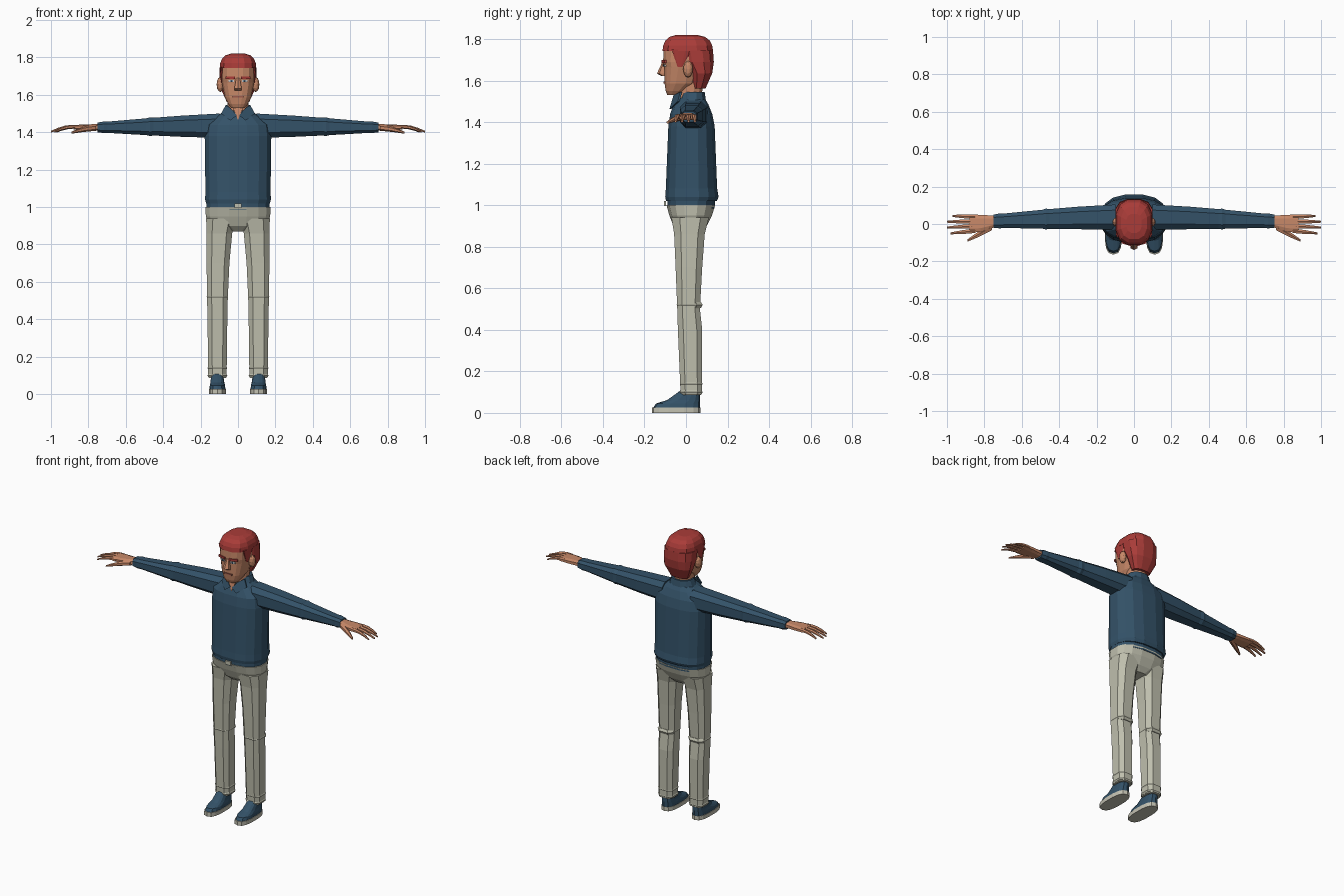
import bpy, bmesh
from math import cos, sin, pi, copysign
from mathutils import Matrix, Vector

old = bpy.data.objects.get("Cube")
if old:
    bpy.data.objects.remove(old, do_unlink=True)


def material(name, red, green, blue):
    colour = (red, green, blue, 1)
    made = bpy.data.materials.new(name)
    made.use_nodes = True
    made.diffuse_color = colour
    made.node_tree.nodes["Principled BSDF"].inputs["Base Color"].default_value = colour
    return made


navy = material("navy cloth", red=.034, green=.085, blue=.14)
beige = material("beige cloth", red=.52, green=.52, blue=.42)
rubber = material("pale rubber", red=.55, green=.54, blue=.45)
skin = material("skin", red=.58, green=.25, blue=.14)
hair = material("red hair", red=.4, green=.045, blue=.04)
eye_white = material("eye white", red=.6, green=.6, blue=.6)
iris_blue = material("iris blue", red=.03, green=.08, blue=.14)
lip = material("lip", red=.33, green=.1, blue=.07)


def finish(name, bm, mat, mirror):
    bmesh.ops.recalc_face_normals(bm, faces=bm.faces)
    mesh = bpy.data.meshes.new(name)
    bm.to_mesh(mesh)
    bm.free()
    mesh.materials.append(mat)
    part = bpy.data.objects.new(name, mesh)
    bpy.context.collection.objects.link(part)
    if mirror:
        part.modifiers.new("mirror", "MIRROR").use_mirror_merge = False


def outline(sides, power):
    """Unit superellipse, scaled so that it touches its bounds."""
    angles = [2 * pi * (i + .5) / sides for i in range(sides)]
    rounded = [[copysign(abs(v) ** (2 / power), v) for v in (cos(a), sin(a))] for a in angles]
    wide = max(a for a, b in rounded)
    tall = max(b for a, b in rounded)
    return [(a / wide, b / tall) for a, b in rounded]


def ring(z, half, front, back, x=0):
    """Level section of an upright part."""
    middle, depth = (front + back) / 2, (back - front) / 2
    return [Vector((x + a * half, middle + b * depth, z)) for a, b in outline(sides, power)]


def station(centre, depth, height):
    """Section across a part that runs sideways."""
    return [centre + Vector((0, a * depth, b * height)) for a, b in outline(sides, power)]


def loft(name, mat, sections, mirror=False):
    bm = bmesh.new()
    loops = [[bm.verts.new(point) for point in section] for section in sections]
    for low, high in zip(loops, loops[1:]):
        for i in range(len(low)):
            bm.faces.new((low[i - 1], low[i], high[i], high[i - 1]))
    bm.faces.new(loops[0])
    bm.faces.new(loops[-1])
    finish(name, bm, mat, mirror)


def digit(name, start, end, thick, thin, arch):
    """Tapered, slightly arched finger."""
    start, end = Vector(start), Vector(end)
    sections = []
    for step in range(5):
        t = step / 4
        centre = start.lerp(end, t) + Vector((0, 0, arch * sin(pi * t)))
        radius = thick + (thin - thick) * t * t
        sections.append(station(centre, depth=radius, height=radius * .9))
    loft(name, skin, sections, mirror=True)


def prism(name, mat, points, mirror=False):
    """Thin plate, thickened backwards."""
    bm = bmesh.new()
    face = bm.faces.new([bm.verts.new(point) for point in points])
    made = bmesh.ops.extrude_face_region(bm, geom=[face])["geom"]
    moved = [v for v in made if isinstance(v, bmesh.types.BMVert)]
    bmesh.ops.translate(bm, vec=(0, .009, 0), verts=moved)
    finish(name, bm, mat, mirror)


def plate(name, mat, x, y, z, width, height, slope=0, mirror=True):
    """Small rectangle whose outer end follows the curve of the face."""
    corners = [(-.5, -.5), (.5, -.5), (.5, .5), (-.5, .5)]
    points = [(x + a * width, y + a * width * slope, z + b * height) for a, b in corners]
    prism(name, mat, points, mirror)


# Sweater body and the shirt tail under its hem
sides, power = 16, 2.5
loft("shirt_tail", navy, [
    ring(z=.985, half=.168, front=-.09, back=.138),
    ring(z=1.04, half=.17, front=-.09, back=.14)])
loft("sweater_body", navy, [
    ring(z=1.02, half=.17, front=-.096, back=.148),
    ring(z=1.04, half=.176, front=-.1, back=.157),
    ring(z=1.08, half=.174, front=-.097, back=.15),
    ring(z=1.38, half=.178, front=-.085, back=.138),
    ring(z=1.44, half=.17, front=-.076, back=.126),
    ring(z=1.485, half=.115, front=-.06, back=.108),
    ring(z=1.515, half=.07, front=-.04, back=.09)])

# Trouser hips
loft("trouser_hips", beige, [
    ring(z=.87, half=.06, front=-.03, back=.075),
    ring(z=.9, half=.15, front=-.06, back=.1),
    ring(z=.95, half=.172, front=-.08, back=.125),
    ring(z=1, half=.174, front=-.094, back=.14)])
plate("belt_buckle", beige, x=0, y=-.106, z=1.008, width=.04, height=.024, mirror=False)

# Trouser legs, with folds at the knee and the hem
sides, power = 8, 3
loft("trouser_leg", beige, mirror=True, sections=[
    ring(z=.94, x=.09, half=.08, front=-.07, back=.11),
    ring(z=.86, x=.1, half=.069, front=-.057, back=.09),
    ring(z=.7, x=.107, half=.061, front=-.05, back=.078),
    ring(z=.5, x=.11, half=.055, front=-.042, back=.067),
    ring(z=.4, x=.11, half=.053, front=-.039, back=.078),
    ring(z=.09, x=.11, half=.049, front=-.026, back=.078)])
folds = {"knee_fold": (.52, .058, -.045), "shin_fold": (.14, .053, -.03),
         "hem_fold": (.1, .053, -.03)}
for name, (level, half, front) in folds.items():
    loft(name, beige, mirror=True, sections=[
        ring(z=level + rise, x=.11, half=half - shrink, front=front + shrink, back=.08 - shrink)
        for rise, shrink in ((-.015, .008), (0, 0), (.015, .008))])

# Sleeves taper to the wrist and bulge at the elbow and cuff
sleeve = []
for t in (0, .3, .54, .57, .6, .92, .95, 1):
    taper = t ** 1.3
    bulge = 1.08 if t in (.57, .95) else 1
    centre = Vector((.1 + .65 * t, .037 - .022 * taper, 1.435 - .009 * t))
    sleeve.append(station(centre, depth=bulge * (.067 - .032 * taper),
                          height=bulge * (.065 - .039 * taper)))
loft("sleeve", navy, sleeve, mirror=True)

# Palm, widening towards the knuckles
palm = []
for t in (0, .3, .6, 1):
    spread = min(1, 1.5 * t)
    centre = Vector((.73 + .15 * t, .015 - .013 * spread, 1.427))
    palm.append(station(centre, depth=.028 + .02 * spread, height=.018 - .006 * t))
loft("palm", skin, palm, mirror=True)

# Fingers fan out from the palm
sides, power = 6, 2
reach = {"index": .98, "middle": 1, "ring": 1, "little": .97}
for i, (name, tip) in enumerate(reach.items()):
    digit(name + "_finger", start=(.85, .025 * i - .036, 1.429),
          end=(tip, .031 * i - .05, 1.403), thick=.012, thin=.005, arch=.01)
digit("thumb", start=(.76, -.015, 1.424), end=(.89, -.088, 1.398),
      thick=.018, thin=.006, arch=.004)

# Shoes
sides, power = 14, 2.7
loft("shoe_sole", rubber, mirror=True, sections=[
    ring(z=level, x=.11, half=.046, front=-.164, back=.07) for level in (0, .026)])
loft("shoe_upper", navy, mirror=True, sections=[
    ring(z=.024, x=.11, half=.043, front=-.158, back=.067),
    ring(z=.045, x=.11, half=.041, front=-.145, back=.068),
    ring(z=.062, x=.11, half=.037, front=-.09, back=.068),
    ring(z=.12, x=.112, half=.03, front=-.01, back=.066)])

# Neck, collar band, folded flaps and open throat
sides, power = 12, 2.2
loft("neck", skin, [
    ring(z=1.46, half=.055, front=-.045, back=.075),
    ring(z=1.6, half=.058, front=-.035, back=.08)])
loft("collar_band", navy, [
    ring(z=1.475, half=.095, front=-.045, back=.1),
    ring(z=1.545, half=.066, front=-.022, back=.09)])
prism("collar_flap", navy, mirror=True, points=[
    (.006, -.072, 1.49), (.042, -.08, 1.463), (.09, -.04, 1.5),
    (.066, -.028, 1.545), (.04, -.06, 1.53)])
prism("throat", skin, [(0, -.071, 1.465), (.03, -.06, 1.535), (-.03, -.06, 1.535)])

# Head
sides, power = 16, 2.7
loft("head", skin, [
    ring(z=1.53, half=.036, front=-.09, back=-.03),
    ring(z=1.55, half=.052, front=-.098, back=0),
    ring(z=1.585, half=.07, front=-.103, back=.05),
    ring(z=1.665, half=.087, front=-.104, back=.09),
    ring(z=1.69, half=.09, front=-.11, back=.1),
    ring(z=1.76, half=.09, front=-.108, back=.1)])
ear = bmesh.new()
bmesh.ops.create_icosphere(ear, subdivisions=2, radius=1, matrix=Matrix.LocRotScale(
    Vector((.095, .01, 1.655)), None, Vector((.02, .024, .04))))
finish("ear", ear, skin, mirror=True)

# Facial details
plate("eyebrow", hair, x=.041, y=-.111, z=1.692, width=.052, height=.014, slope=.3)
plate("eye", eye_white, x=.036, y=-.108, z=1.673, width=.03, height=.011, slope=.25)
plate("iris", iris_blue, x=.035, y=-.11, z=1.673, width=.011, height=.011, slope=.25)
plate("mouth", lip, x=0, y=-.108, z=1.591, width=.06, height=.008, mirror=False)

# Nose
sides, power = 6, 2.2
loft("nose", skin, [
    ring(z=1.622, half=.018, front=-.118, back=-.09),
    ring(z=1.634, half=.02, front=-.14, back=-.09),
    ring(z=1.69, half=.009, front=-.114, back=-.09)])

# Hair: domed crown, back and sideburns
sides, power = 12, 2.6
crown = []
for step in range(5):
    angle = step * pi / 9
    shrink = cos(angle) ** .5
    crown.append(ring(z=1.743 + .078 * sin(angle), half=.098 * shrink,
                      front=-.113 * shrink, back=.13 * shrink))
loft("hair_crown", hair, crown)
loft("hair_back", hair, [
    ring(z=1.562, half=.06, front=.03, back=.094),
    ring(z=1.635, half=.093, front=.02, back=.126),
    ring(z=1.69, half=.098, front=-.02, back=.134),
    ring(z=1.745, half=.098, front=-.03, back=.13)])
loft("sideburn", hair, mirror=True, sections=[
    ring(z=1.665, x=.085, half=.006, front=-.04, back=-.018),
    ring(z=1.75, x=.088, half=.009, front=-.07, back=.03)])
